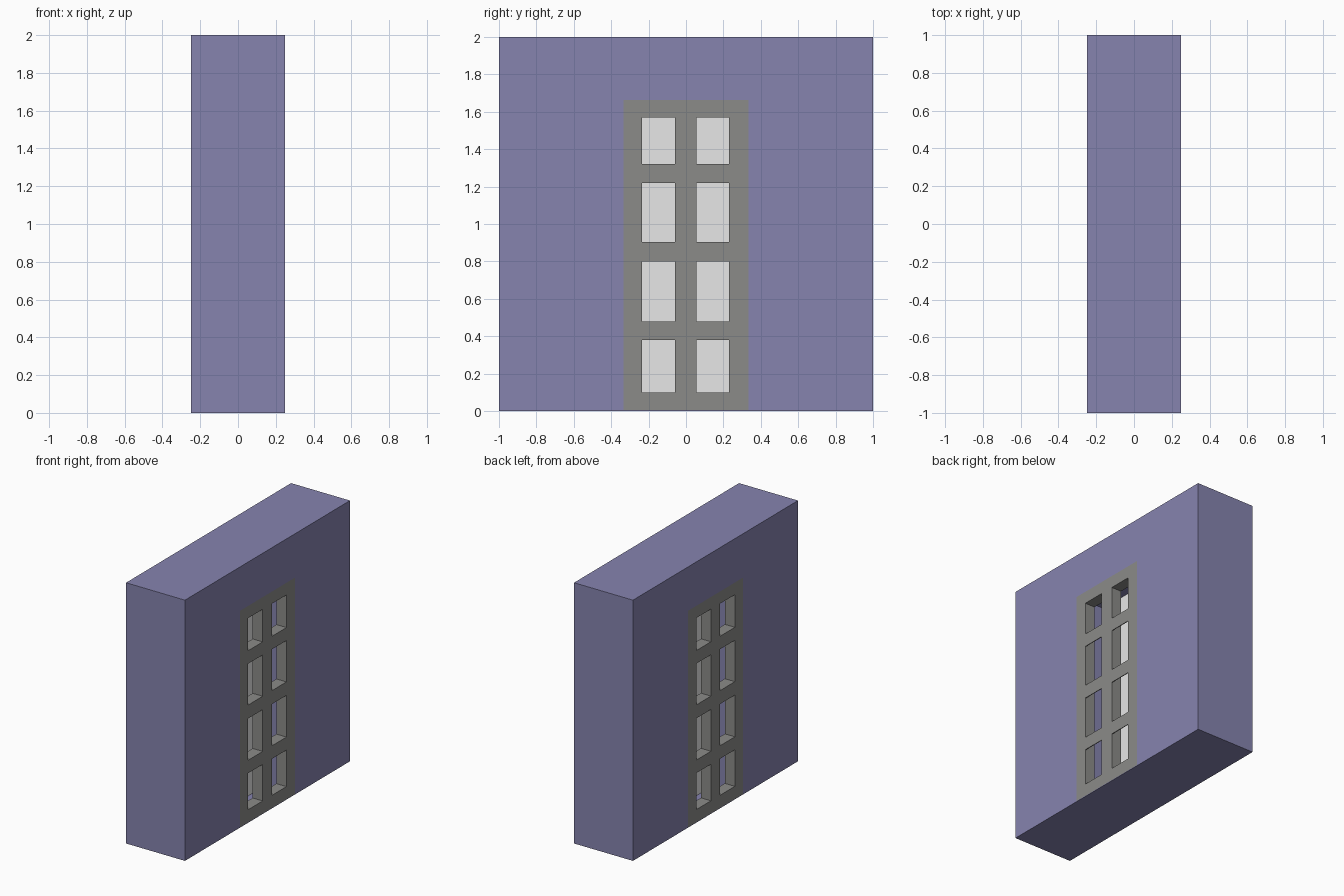
import bpy, bmesh

if "Cube" in bpy.data.objects:
    bpy.data.objects.remove(bpy.data.objects["Cube"])

HX = 0.25            # half wall thickness
DY, DZ = 0.333, 1.663  # doorway half width and height
T = 0.085            # door panel thickness
SILL = 0.005


def material(name, rgb):
    m = bpy.data.materials.new(name)
    m.diffuse_color = (*rgb, 1)
    m.use_nodes = True
    m.node_tree.nodes["Principled BSDF"].inputs["Base Color"].default_value = m.diffuse_color
    return m


PURPLE = material("purple wall", (0.24, 0.23, 0.43))
GREY = material("grey door", (0.26, 0.26, 0.25))
PALE = material("pale pane", (0.88, 0.88, 0.88))


def finish(name, bm, mat):
    bmesh.ops.recalc_face_normals(bm, faces=bm.faces)
    me = bpy.data.meshes.new(name)
    bm.to_mesh(me)
    bm.free()
    me.materials.append(mat)
    ob = bpy.data.objects.new(name, me)
    bpy.context.collection.objects.link(ob)


def add_box(bm, x0, x1, y0, y1, z0, z1):
    for v in bmesh.ops.create_cube(bm, size=1)["verts"]:
        v.co = (x1 if v.co.x > 0 else x0,
                y1 if v.co.y > 0 else y0,
                z1 if v.co.z > 0 else z0)


# Wall: arch-shaped profile extruded through its thickness
bm = bmesh.new()
profile = [(-1, 0), (-DY, 0), (-DY, DZ), (DY, DZ), (DY, 0), (1, 0), (1, 2), (-1, 2)]
face = bm.faces.new([bm.verts.new((-HX, y, z)) for y, z in profile])
ext = bmesh.ops.extrude_face_region(bm, geom=[face])
bmesh.ops.translate(bm, vec=(2 * HX, 0, 0),
                    verts=[g for g in ext["geom"] if isinstance(g, bmesh.types.BMVert)])
finish("wall", bm, PURPLE)

# Threshold closing the underside of the doorway
bm = bmesh.new()
add_box(bm, -HX, HX, -DY, DY, 0, SILL)
finish("threshold", bm, PURPLE)

# Window-grid door panels, one flush with each wall face
stiles = [(-DY, -0.235), (-0.058, 0.055), (0.23, DY)]
gaps = [(-0.235, -0.058), (0.055, 0.23)]
rails = [(SILL, 0.10), (0.38, 0.48), (0.80, 0.903), (1.22, 1.32), (1.57, DZ)]
for side, name in ((1, "right_door_panel"), (-1, "left_door_panel")):
    bm = bmesh.new()
    outer, inner, skin = side * HX, side * (HX - T), side * (HX - 0.006)
    for y0, y1 in stiles:
        add_box(bm, inner, outer, y0, y1, SILL, DZ)
    for y0, y1 in gaps:
        for i, (z0, z1) in enumerate(rails):
            if i in (0, 4):
                add_box(bm, inner, outer, y0, y1, z0, z1)
            else:  # middle rails are a face plate with a ledge on top
                add_box(bm, skin, outer, y0, y1, z0, z1)
                add_box(bm, inner, skin, y0, y1, z1 - 0.006, z1)
    finish(name, bm, GREY)

# Pale pane in the middle of the doorway
bm = bmesh.new()
add_box(bm, -0.003, 0.003, -DY, DY, SILL, DZ)
finish("pane", bm, PALE)
